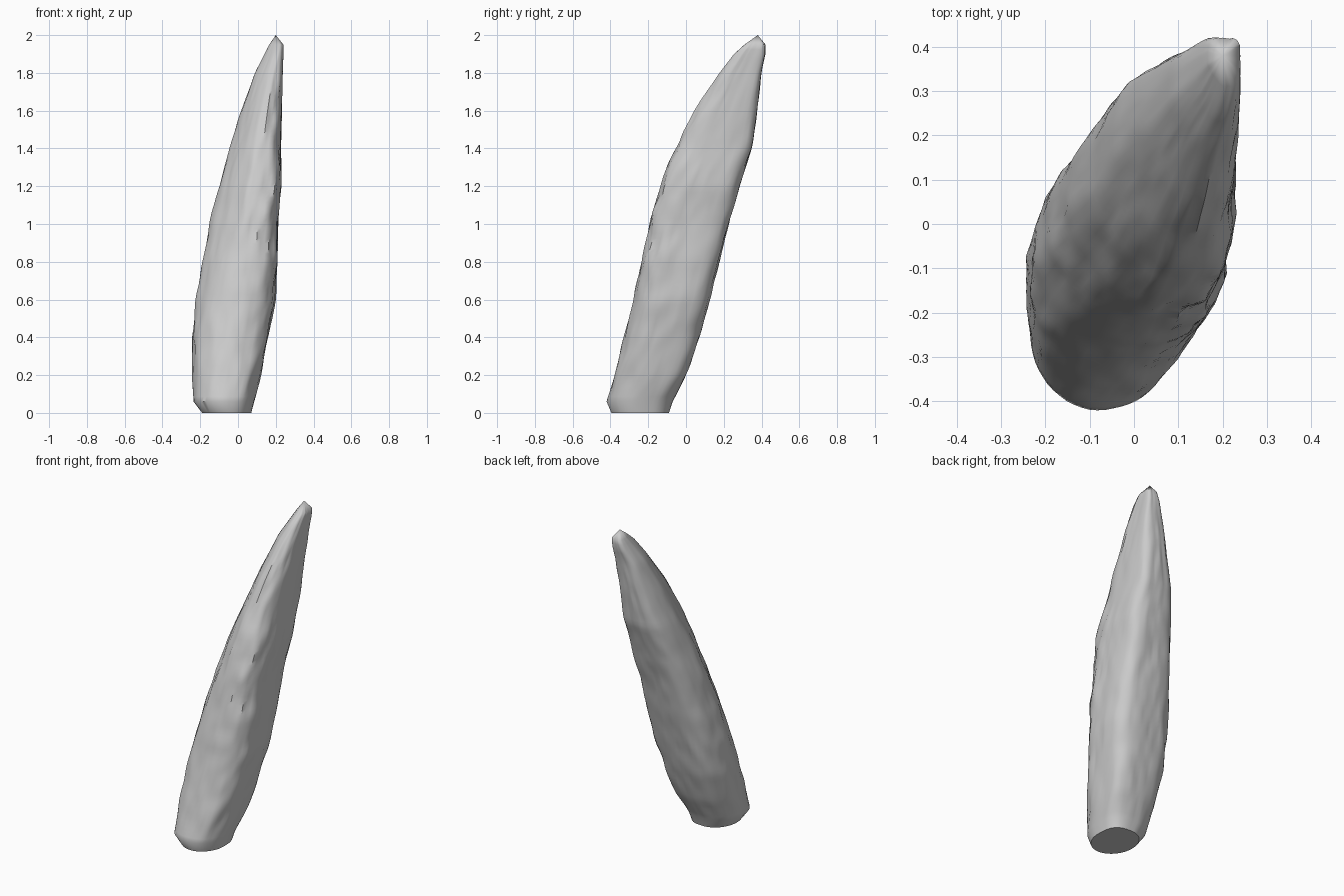
import bpy, bmesh, math
from mathutils import Vector, noise

cube = bpy.data.objects.get("Cube")
if cube:
    bpy.data.objects.remove(cube, do_unlink=True)

SIDES = 56
RINGS = 70

# Cross-section bounds: height, x min, x max, y min, y max
SECTIONS = [
    (0.0, -.19, .07, -.395, -.09),
    (.06, -.235, .085, -.42, -.07),
    (.2, -.24, .12, -.38, 0),
    (.4, -.24, .16, -.325, .07),
    (.6, -.22, .19, -.275, .125),
    (.8, -.19, .205, -.235, .175),
    (1, -.15, .21, -.19, .225),
    (1.2, -.1, .23, -.14, .28),
    (1.4, -.045, .225, -.055, .35),
    (1.6, .02, .23, .05, .375),
    (1.8, .09, .235, .18, .4),
    (1.9, .14, .24, .255, .42),
    (1.95, .165, .24, .31, .42),
]
TIP = Vector((.2, .38, 2))


def bounds_at(z):
    """Interpolate the section bounds at a height."""
    for low, high in zip(SECTIONS, SECTIONS[1:]):
        if z <= high[0]:
            f = (z - low[0]) / (high[0] - low[0])
            return [a + (b - a) * f for a, b in zip(low[1:], high[1:])]
    return SECTIONS[-1][1:]


def corner_power(c, s, z):
    """Squareness of a corner: full at back left, planed off at front right."""
    if c > 0 and s > 0:
        return 3 + 2 * min(1, z / .5)
    if c < 0 and s < 0:
        return 2 - .75 * min(1, max(0, z - .3) / .8)
    return 2 + 1.3 * min(1, z / .9)


def section_point(z, angle):
    """Rounded section with lumps and a chipped front left ridge."""
    x0, x1, y0, y1 = bounds_at(z)
    c, s = math.cos(angle), math.sin(angle)
    power = corner_power(c, s, z)
    radius = (abs(c) ** power + abs(s) ** power) ** (-1 / power)
    # Surface relief, strongest along the ridge
    ridge = max(0, (c - s) / 2 - .5) * min(1, z)
    lumps = noise.noise(Vector((c * 2, s * 2, z * 4))) * .04
    chips = noise.noise(Vector((c * 6, s * 6, z * 8))) * (.03 + ridge * .25)
    radius *= 1 + (lumps + chips) * min(1, z * 6)
    return Vector(((x0 + x1) / 2 + (x1 - x0) / 2 * c * radius,
                   (y0 + y1) / 2 + (y1 - y0) / 2 * s * radius, z))


# One grey stone
stone = bpy.data.materials.new("grey_stone")
stone.use_nodes = True
stone.diffuse_color = (.6, .6, .6, 1)
shader = stone.node_tree.nodes["Principled BSDF"]
shader.inputs["Base Color"].default_value = stone.diffuse_color
shader.inputs["Roughness"].default_value = .9

# Leaning shaft, with the undercut foot kept as its own ring
bm = bmesh.new()
top = SECTIONS[-1][0]
foot = SECTIONS[1][0]
heights = [0] + [foot + (top - foot) * i / RINGS for i in range(RINGS + 1)]
rings = [[bm.verts.new(section_point(z, math.tau * (k + .5) / SIDES))
          for k in range(SIDES)] for z in heights]
for lower, upper in zip(rings, rings[1:]):
    for k in range(SIDES):
        n = (k + 1) % SIDES
        bm.faces.new((lower[k], lower[n], upper[n], upper[k]))

# Flat base and pointed tip
bm.faces.new(reversed(rings[0]))
apex = bm.verts.new(TIP)
for k in range(SIDES):
    bm.faces.new((rings[-1][k], rings[-1][(k + 1) % SIDES], apex))
bmesh.ops.recalc_face_normals(bm, faces=bm.faces)

mesh = bpy.data.meshes.new("leaning_stone")
bm.to_mesh(mesh)
bm.free()
mesh.materials.append(stone)
rock = bpy.data.objects.new("leaning_stone", mesh)
bpy.context.collection.objects.link(rock)

bpy.ops.object.select_all(action='DESELECT')
rock.select_set(True)
bpy.context.view_layer.objects.active = rock
bpy.ops.object.shade_smooth_by_angle(angle=math.radians(45))
